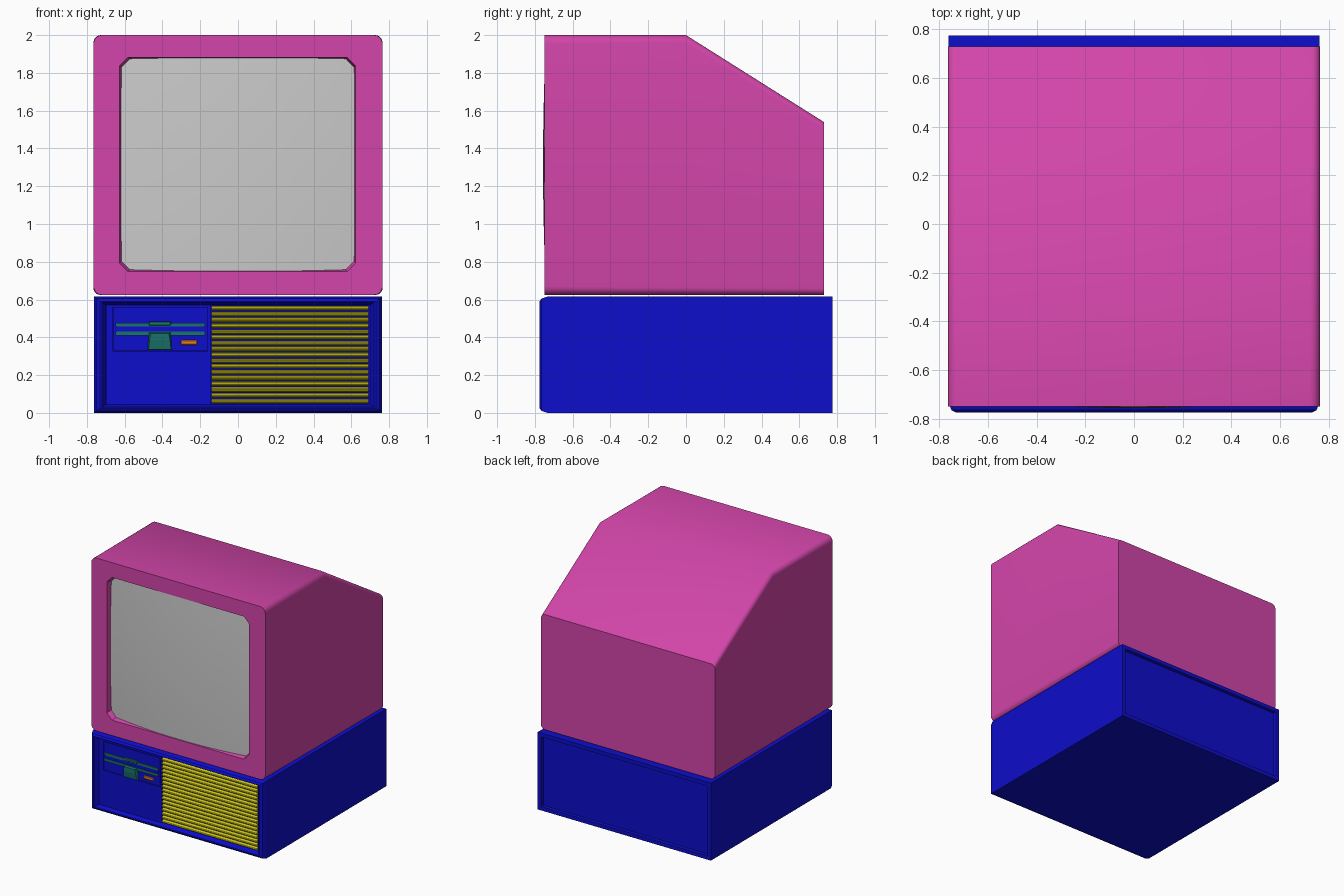
import bpy, bmesh, math

if "Cube" in bpy.data.objects:
    bpy.data.objects.remove(bpy.data.objects["Cube"])


def material(name, r, g, b):
    m = bpy.data.materials.new(name)
    m.diffuse_color = (r, g, b, 1)
    m.use_nodes = True
    m.node_tree.nodes["Principled BSDF"].inputs["Base Color"].default_value = m.diffuse_color
    return m


PINK = material("casing_pink", 0.65, 0.06, 0.40)
BLUE = material("case_blue", 0.004, 0.004, 0.60)
YELLOW = material("vent_yellow", 0.65, 0.60, 0.01)
GREEN = material("slot_green", 0.01, 0.17, 0.15)
ORANGE = material("light_orange", 0.80, 0.22, 0.01)


def finish(name, bm, mat=None, smooth=False):
    bmesh.ops.recalc_face_normals(bm, faces=bm.faces)
    me = bpy.data.meshes.new(name)
    bm.to_mesh(me)
    bm.free()
    ob = bpy.data.objects.new(name, me)
    bpy.context.collection.objects.link(ob)
    if mat:
        me.materials.append(mat)
    if smooth:
        bpy.ops.object.select_all(action='DESELECT')
        ob.select_set(True)
        bpy.context.view_layer.objects.active = ob
        bpy.ops.object.shade_smooth_by_angle(angle=math.radians(35))
    return ob


def rect(x0, x1, z0, z1, rad=0.0, n=0, chamfer=False):
    """Rectangle outline in XZ, with n-segment round or straight-cut corners."""
    pts = []
    for i, (cx, cz) in enumerate([(x1 - rad, z1 - rad), (x0 + rad, z1 - rad),
                                  (x0 + rad, z0 + rad), (x1 - rad, z0 + rad)]):
        for k in range(n + 1):
            t = k / max(n, 1)
            a = i * math.pi / 2
            if chamfer:
                c = (1 - t) * math.cos(a) + t * math.cos(a + math.pi / 2)
                s = (1 - t) * math.sin(a) + t * math.sin(a + math.pi / 2)
            else:
                c, s = math.cos(a + t * math.pi / 2), math.sin(a + t * math.pi / 2)
            pts.append((cx + rad * c, cz + rad * s))
    return pts


def loft(name, rings, mat, smooth=False):
    """Join (y, outline) rings with quads and cap both ends."""
    bm = bmesh.new()
    loops = [[bm.verts.new((x, y, z)) for x, z in pts] for y, pts in rings]
    for a, b in zip(loops, loops[1:]):
        for i in range(len(a)):
            j = (i + 1) % len(a)
            bm.faces.new((a[i], a[j], b[j], b[i]))
    bm.faces.new(loops[0])
    bm.faces.new(loops[-1])
    return finish(name, bm, mat, smooth)


def box(name, x, y, z, mat, bevel=0.0):
    bm = bmesh.new()
    bmesh.ops.create_cube(bm, size=1)
    for v in bm.verts:
        for i, (lo, hi) in enumerate((x, y, z)):
            v.co[i] = lo if v.co[i] < 0 else hi
    if bevel:
        bmesh.ops.bevel(bm, geom=bm.edges[:], offset=bevel, segments=1, affect='EDGES')
    return finish(name, bm, mat)


# Monitor casing: rounded outline lofted back, with the screen opening sunk in front
W, N = 0.765, 5
loft("monitor_casing", [
    (-0.69, rect(-0.612, 0.612, 0.765, 1.87, 0.045, N, True)),
    (-0.75, rect(-0.628, 0.622, 0.748, 1.882, 0.045, N, True)),
    (-0.75, rect(-W, W, 0.625, 2.0, 0.045, N)),
    (0.0, rect(-W, W, 0.625, 2.0, 0.04, N)),
    (0.73, rect(-W, W, 0.625, 1.54, 0.035, N)),
], PINK, True)

# Screen glass: shallow dome, mostly curved across its width
bm = bmesh.new()
bmesh.ops.create_grid(bm, x_segments=20, y_segments=16, size=1)
for v in bm.verts:
    x, z = v.co.x * 0.622, v.co.y * 0.565
    v.co = (x, -0.757 + 0.1 * x * x + 0.036 * z * z, 1.315 + z)
glass = finish("screen_glass", bm, None, True)
if glass.data.polygons[0].normal.y > 0:
    glass.data.flip_normals()


# Computer case: rounded front rim, sunken front and rear panels
def case_ring(y, dx, dz):
    return (y, rect(-0.762 + dx, 0.762 - dx, dz, 0.615 - dz))


loft("computer_case", [
    case_ring(-0.735, 0.062, 0.045), case_ring(-0.772, 0.042, 0.03),
    case_ring(-0.775, 0.032, 0.025), case_ring(-0.765, 0.012, 0.01),
    case_ring(-0.735, 0, 0), case_ring(0.775, 0, 0),
    case_ring(0.775, 0.03, 0.03), case_ring(0.75, 0.032, 0.032),
], BLUE)

# Plain front panel beside the vents
box("front_panel", (-0.70, -0.145), (-0.745, -0.73), (0.045, 0.57), BLUE)

# Vent slats: one half-round bar, repeated upward
bm = bmesh.new()
ends = []
for x in (-0.14, 0.692):
    ends.append([bm.verts.new((x, -0.734 - 0.024 * math.sin(math.pi * k / 6),
                               0.062 + 0.0125 * math.cos(math.pi * k / 6)))
                 for k in range(7)])
for i in range(7):
    j = (i + 1) % 7
    bm.faces.new((ends[0][i], ends[0][j], ends[1][j], ends[1][i]))
for e in ends:
    bm.faces.new(e)
slats = finish("vent_slats", bm, YELLOW, True)
arr = slats.modifiers.new("repeat", 'ARRAY')
arr.count = 17
arr.use_relative_offset = False
arr.use_constant_offset = True
arr.constant_offset_displace = (0, 0, 0.0307)

# Disk drive: face plate, raised border, slot rails and bar
box("drive_plate", (-0.655, -0.168), (-0.748, -0.74), (0.335, 0.552), BLUE)
for nm, x, z in (("left", (-0.665, -0.657), (0.325, 0.56)),
                 ("right", (-0.166, -0.158), (0.325, 0.56)),
                 ("top", (-0.657, -0.166), (0.553, 0.56)),
                 ("bottom", (-0.657, -0.166), (0.325, 0.332))):
    box("drive_border_" + nm, x, (-0.753, -0.74), z, BLUE)
box("slot_rail_upper", (-0.648, -0.175), (-0.757, -0.745), (0.457, 0.475), GREEN)
box("slot_rail_lower", (-0.648, -0.175), (-0.757, -0.745), (0.41, 0.43), GREEN)
box("slot_bar", (-0.64, -0.18), (-0.752, -0.745), (0.43, 0.457), BLUE)
box("slot_notch", (-0.472, -0.355), (-0.762, -0.745), (0.462, 0.484), GREEN, 0.004)

# Drive latch: tapering lever under the slot
loft("drive_latch", [
    (-0.745, [(-0.478, 0.332), (-0.35, 0.332), (-0.355, 0.428), (-0.473, 0.428)]),
    (-0.765, [(-0.474, 0.336), (-0.354, 0.336), (-0.36, 0.425), (-0.468, 0.425)]),
    (-0.772, [(-0.468, 0.385), (-0.36, 0.385), (-0.366, 0.42), (-0.462, 0.42)]),
], GREEN)

# Activity light
box("activity_light", (-0.302, -0.216), (-0.757, -0.745), (0.36, 0.385), ORANGE, 0.004)
